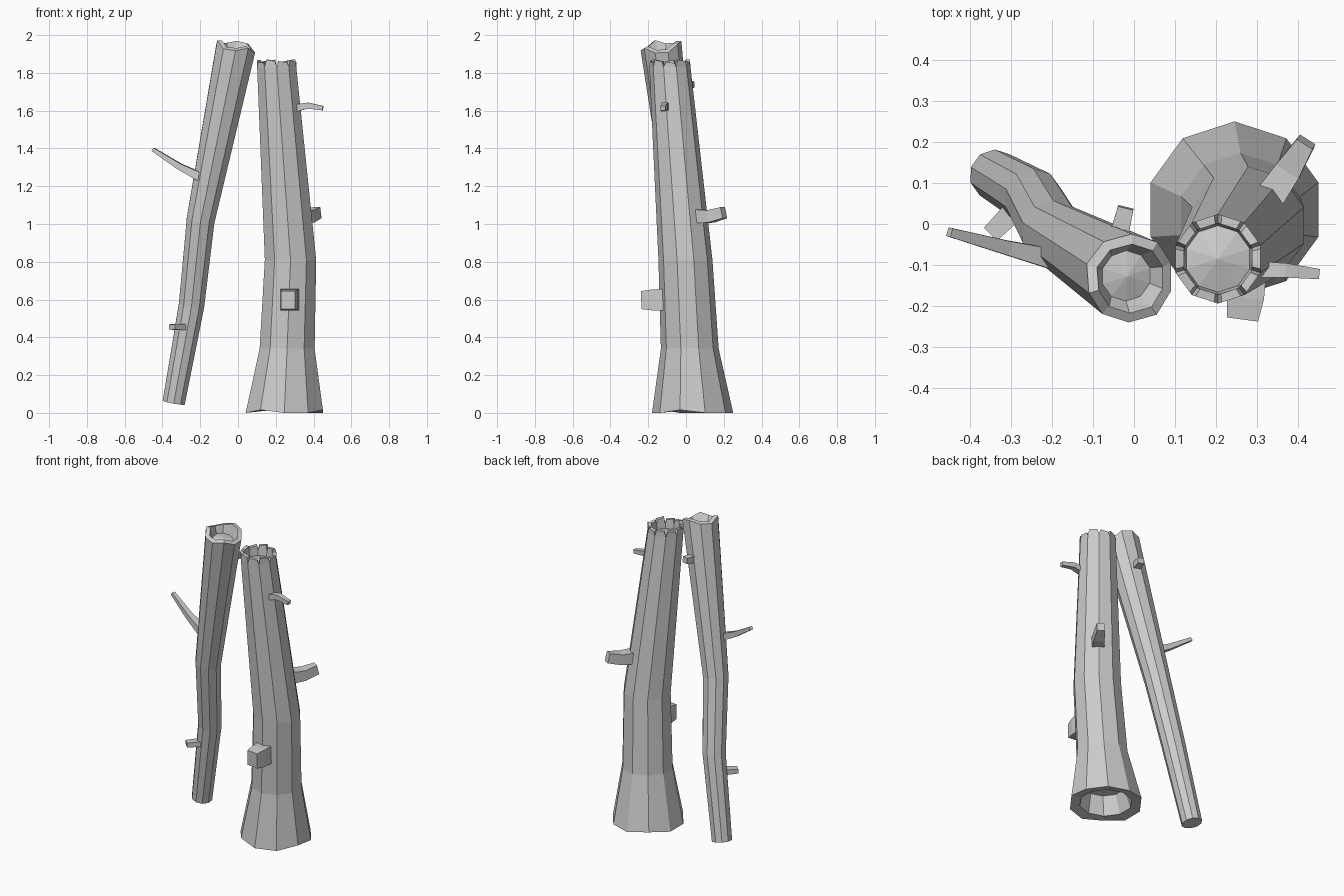
import bpy
import bmesh
from math import cos, sin, radians
from mathutils import Vector

if "Cube" in bpy.data.objects:
    bpy.data.objects.remove(bpy.data.objects["Cube"])

wood = bpy.data.materials.new("grey_wood")
wood.use_nodes = True
GREY = (0.6, 0.6, 0.6, 1)
wood.diffuse_color = GREY
wood.node_tree.nodes["Principled BSDF"].inputs["Base Color"].default_value = GREY

SIDES = 10
UP = Vector((0, 0, 1))


def finish(bm, name):
    bmesh.ops.recalc_face_normals(bm, faces=bm.faces)
    mesh = bpy.data.meshes.new(name)
    bm.to_mesh(mesh)
    bm.free()
    mesh.materials.append(wood)
    obj = bpy.data.objects.new(name, mesh)
    bpy.context.collection.objects.link(obj)
    return obj


def bridge(bm, a, b):
    n = len(a)
    for i in range(n):
        j = (i + 1) % n
        bm.faces.new((a[i], a[j], b[j], b[i]))


def fan(bm, ring, tip):
    centre = bm.verts.new(tip)
    for i, v in enumerate(ring):
        bm.faces.new((v, ring[(i + 1) % len(ring)], centre))


def ring_points(centre, radius, axis, turn=90):
    rot = UP.rotation_difference(axis)
    return [Vector(centre) + rot @ Vector((radius * cos(radians(turn + 36 * i)),
            radius * sin(radians(turn + 36 * i)), 0)) for i in range(SIDES)]


def add_ring(bm, points):
    return [bm.verts.new(p) for p in points]


def trunk_walls(bm, sections, axes):
    """Lofted wall; returns all its vertex rings."""
    rings = [add_ring(bm, ring_points(c, r, a)) for (c, r), a in zip(sections, axes)]
    for a, b in zip(rings, rings[1:]):
        bridge(bm, a, b)
    return rings


def splintered_rim(bm, outer, centre, axis, tooth, heights, inner, floor, peak):
    """Broken end: a tooth on every side, a gap at every corner, and a sunken core."""
    centre = Vector(centre)
    rim_out, rim_in = [], []
    for i, v in enumerate(outer):
        nxt = outer[(i + 1) % SIDES]
        h = tooth * heights[i % len(heights)]
        for t, lift in ((0, 0), (0.14, h), (0.86, h * 0.8)):
            p = v.co.lerp(nxt.co, t)
            rim_out.append(bm.verts.new(p + axis * lift) if t else v)
            rim_in.append(bm.verts.new(centre + (p - centre) * inner + axis * lift))
    # wall of each tooth above the trunk side
    for i, v in enumerate(outer):
        bm.faces.new((v, outer[(i + 1) % SIDES], rim_out[3 * i + 2], rim_out[3 * i + 1]))
    bridge(bm, rim_out, rim_in)
    core = [bm.verts.new(centre + (v.co - centre) * inner * 0.93 - axis * floor) for v in outer]
    for i in range(SIDES):
        j = (i + 1) % SIDES
        a, b, c, d = (rim_in[(3 * i + k) % len(rim_in)] for k in range(4))
        bm.faces.new((a, b, c, d, core[j], core[i]))
    fan(bm, core, centre + axis * peak)


# Standing trunk with a flared, hollow foot
stump = [((0.245, 0.035, 0), 0.215), ((0.26, 0.02, 0.34), 0.153),
         ((0.278, -0.003, 0.81), 0.143), ((0.205, -0.085, 1.83), 0.109)]
bm = bmesh.new()
rings = trunk_walls(bm, stump, [UP] * 4)
foot = rings[0]
for i, v in enumerate(foot):
    v.co.z = 0.016 * (i % 3 == 1)
lip = add_ring(bm, ring_points((0.245, 0.035, 0.012), 0.155, UP))
cavity = add_ring(bm, ring_points((0.25, 0.03, 0.13), 0.125, UP))
bridge(bm, foot, lip)
bridge(bm, lip, cavity)
fan(bm, cavity, (0.25, 0.03, 0.15))
splintered_rim(bm, rings[-1], stump[-1][0], UP, 0.04, (1, 0.8, 0.95, 0.7), 0.8, 0.03, -0.005)
finish(bm, "standing_trunk")

# Leaning trunk, each section square to its path
lean = [((-0.34, 0.12, 0.055), 0.062), ((-0.246, 0.065, 0.57), 0.071),
        ((-0.198, -0.02, 1.02), 0.078), ((-0.013, -0.13, 1.925), 0.11)]
pts = [Vector(c) for c, r in lean]
axes = [(pts[min(i + 1, 3)] - pts[max(i - 1, 0)]).normalized() for i in range(4)]
bm = bmesh.new()
rings = trunk_walls(bm, lean, axes)
fan(bm, rings[0], pts[0])
# uneven broken end with a shallow bowl
top, axis = rings[-1], axes[-1]
for i, v in enumerate(top):
    v.co += axis * (0.03 if i % 3 == 0 else 0.006 * (i % 2))
rim = [bm.verts.new(pts[3] + (v.co - pts[3]) * 0.78 + axis * 0.012) for v in top]
core = add_ring(bm, ring_points(pts[3] - axis * 0.03, 0.062, axis))
bridge(bm, top, rim)
bridge(bm, rim, core)
fan(bm, core, pts[3] - axis * 0.015)
finish(bm, "leaning_trunk")


def branch(name, path, sizes):
    """Square-section snapped branch along a path; sizes are (width, height)."""
    bm = bmesh.new()
    path = [Vector(p) for p in path]
    rings = []
    for i, (p, (w, h)) in enumerate(zip(path, sizes)):
        d = (path[min(i + 1, len(path) - 1)] - path[max(i - 1, 0)]).normalized()
        side = d.cross(UP).normalized() * w / 2
        rise = side.cross(d).normalized() * h / 2
        rings.append(add_ring(bm, [p - side - rise, p + side - rise,
                                   p + side + rise, p - side + rise]))
    for a, b in zip(rings, rings[1:]):
        bridge(bm, a, b)
    bm.faces.new(rings[0])
    bm.faces.new(rings[-1])
    finish(bm, name)


branch("upper_branch", [(0.29, -0.11, 1.61), (0.37, -0.113, 1.627), (0.45, -0.122, 1.613)],
       [(0.04, 0.04), (0.035, 0.032), (0.025, 0.024)])
branch("back_branch", [(0.32, 0.05, 1.04), (0.375, 0.13, 1.04), (0.42, 0.2, 1.06)],
       [(0.075, 0.075), (0.065, 0.065), (0.045, 0.06)])
branch("front_stub", [(0.275, -0.09, 0.6), (0.272, -0.18, 0.598), (0.265, -0.232, 0.597)],
       [(0.1, 0.115), (0.09, 0.11), (0.076, 0.095)])
branch("long_twig", [(-0.2, -0.085, 1.25), (-0.31, -0.058, 1.305), (-0.45, -0.02, 1.395)],
       [(0.05, 0.045), (0.035, 0.033), (0.022, 0.02)])
branch("lower_stub", [(-0.285, 0.04, 0.455), (-0.35, -0.025, 0.455)],
       [(0.055, 0.034), (0.045, 0.028)])
branch("rear_stub", [(-0.045, -0.06, 1.73), (-0.02, 0.04, 1.74)],
       [(0.05, 0.045), (0.038, 0.036)])
